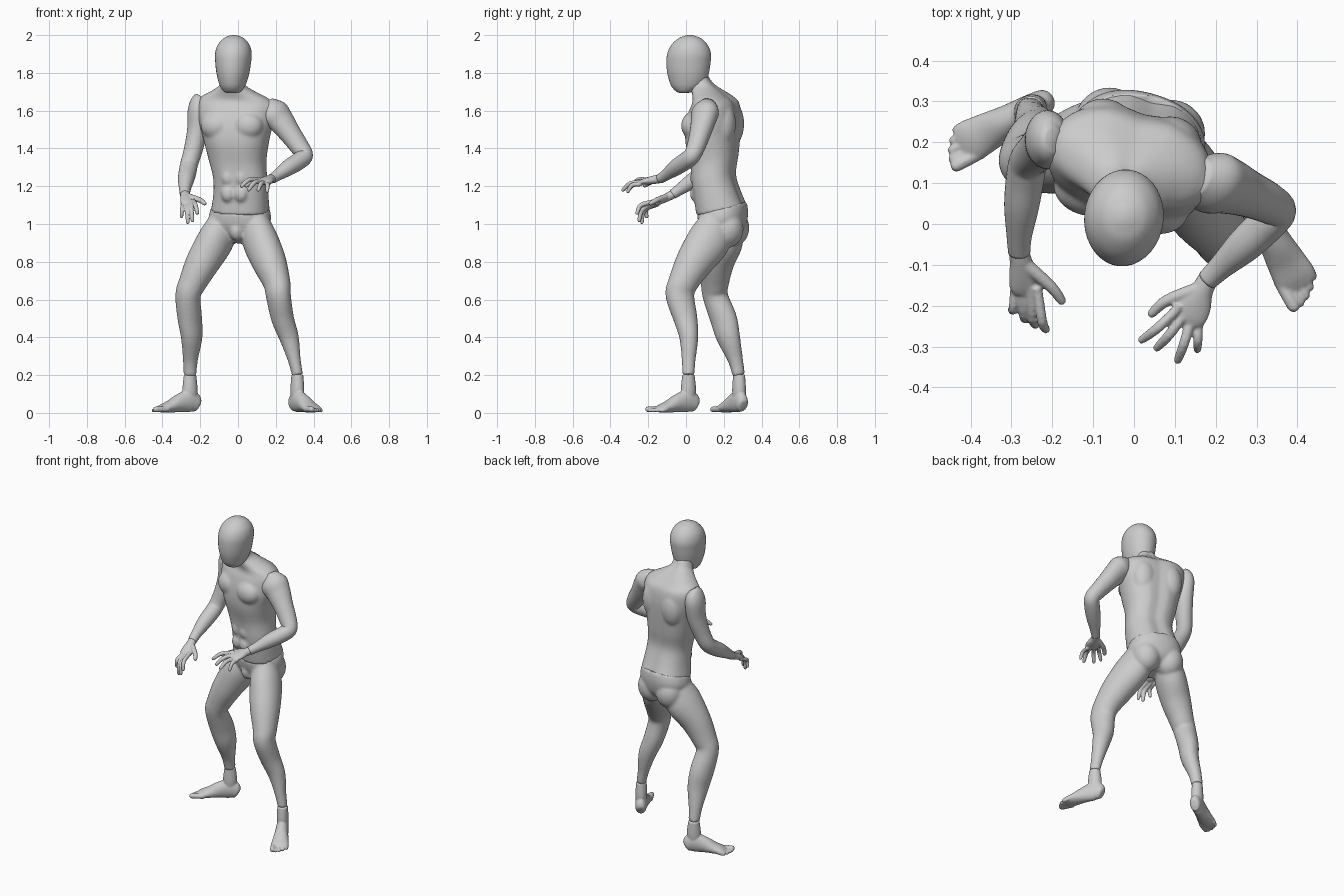
import bpy, bmesh, math
from mathutils import Vector, Matrix

YAW = Matrix.Rotation(math.radians(-15), 4, 'Z')   # body turned towards -x
FRONT = YAW @ Vector((0, -1, 0))


def spow(v, e):
    return math.copysign(abs(v) ** e, v)


def loft(bm, secs, hint, axis=None, p=2.0, n=28, steps=5, groove=0.0):
    """Smooth tube through sections (x, y, z, half width, half depth along hint)."""
    pts = []
    for i in range(len(secs) - 1):
        q = [secs[max(i - 1, 0)], secs[i], secs[i + 1], secs[min(i + 2, len(secs) - 1)]]
        for k in range(steps):
            t = k / steps
            pts.append([0.5 * (2 * b + (c - a) * t + (2 * a - 5 * b + 4 * c - d) * t * t
                               + (3 * b - a - 3 * c + d) * t ** 3) for a, b, c, d in zip(*q)])
    pts.append(list(secs[-1]))
    rings = []
    for i, s in enumerate(pts):
        tan = Vector(axis) if axis else (Vector(pts[min(i + 1, len(pts) - 1)][:3])
                                         - Vector(pts[max(i - 1, 0)][:3]))
        tan.normalize()
        side = tan.cross(Vector(hint)).normalized()
        fwd = side.cross(tan)
        ring = []
        for j in range(n):
            a = 2 * math.pi * j / n
            c, sn = math.cos(a), math.sin(a)
            g = 1 - groove * (1 if sn < 0 else 0.4) * math.exp(-(c / 0.2) ** 2)
            ring.append(bm.verts.new(Vector(s[:3]) + side * s[3] * spow(c, 2 / p)
                                     + fwd * s[4] * g * spow(sn, 2 / p)))
        rings.append(ring)
    for r0, r1 in zip(rings, rings[1:]):
        for j in range(n):
            bm.faces.new((r0[j], r0[(j + 1) % n], r1[(j + 1) % n], r1[j]))
    bm.faces.new(rings[0][::-1])
    bm.faces.new(rings[-1])


def blob(bm, loc, size):
    """Muscle ellipsoid aligned with the body."""
    m = Matrix.Translation(loc) @ YAW @ Matrix.Diagonal((*size, 1))
    bmesh.ops.create_uvsphere(bm, u_segments=24, v_segments=16, radius=1, matrix=m)


def finish(name, bm, voxel=None, smooth=4):
    bmesh.ops.recalc_face_normals(bm, faces=bm.faces[:])
    me = bpy.data.meshes.new(name)
    bm.to_mesh(me)
    bm.free()
    for f in me.polygons:
        f.use_smooth = True
    ob = bpy.data.objects.new(name, me)
    bpy.context.scene.collection.objects.link(ob)
    if voxel:   # fuse the overlapping masses into one skin
        r = ob.modifiers.new("fuse", 'REMESH')
        r.mode = 'VOXEL'
        r.voxel_size = voxel
        r.use_smooth_shade = True
        s = ob.modifiers.new("soften", 'SMOOTH')
        s.factor = 0.5
        s.iterations = smooth
    return ob


# Head: (z, front y, back y, half width)
bm = bmesh.new()
prof = [(1.693, -.03, .0, .02), (1.70, -.05, .04, .045), (1.725, -.075, .085, .064),
        (1.76, -.09, .11, .077), (1.80, -.1, .122, .087), (1.85, -.104, .13, .094),
        (1.90, -.1, .133, .097), (1.945, -.08, .117, .086), (1.98, -.045, .085, .058),
        (1.995, -.01, .05, .03), (2.0, .01, .03, .008)]
loft(bm, [(-.03 + .008 * (z - 1.69) / .3, (f + b) / 2, z, w, (b - f) / 2) for z, f, b, w in prof],
     (-.1, -.99, 0), axis=(0, 0, 1), n=36)
finish("head", bm)

# Torso with neck, chest and back muscles
bm = bmesh.new()
loft(bm, [(.012, .19, 1.07, .155, .133), (.015, .167, 1.15, .146, .122), (.012, .148, 1.24, .143, .115),
          (-.002, .15, 1.34, .153, .126), (-.008, .144, 1.45, .175, .143), (-.01, .145, 1.54, .198, .143),
          (-.012, .147, 1.62, .203, .124), (-.015, .135, 1.665, .185, .09), (-.022, .11, 1.70, .12, .072),
          (-.03, .083, 1.735, .068, .06), (-.03, .06, 1.78, .058, .055)],
     FRONT, axis=(0, -.2, 1), p=2.3, n=40, groove=.1)
C = Vector((-.01, .145, 0))
for s in (-1, 1):
    blob(bm, C + YAW @ Vector((s * .085, -.085, 1.52)), (.085, .065, .075))     # chest
    blob(bm, C + YAW @ Vector((s * .085, .075, 1.53)), (.075, .068, .12))       # shoulder blade
    blob(bm, C + YAW @ Vector((s * .12, .0, 1.6)), (.1, .075, .075))            # shoulder
    for k in range(3):
        blob(bm, Vector((.005, .15, 0)) + YAW @ Vector((s * .036, -.092, 1.16 + .085 * k)),
             (.036, .03, .045))                                                # stomach
finish("torso", bm, .009)

# Pelvis and both legs
bm = bmesh.new()
loft(bm, [(.012, .19, 1.085, .155, .132), (.01, .2, 1.02, .165, .128), (.01, .21, .95, .125, .1),
          (.008, .2, .91, .06, .06)], FRONT, axis=(0, -.25, 1), p=2.2, n=36)
blob(bm, (-.06, .25, .98), (.085, .085, .1))
blob(bm, (.09, .22, .975), (.085, .085, .1))
blob(bm, (-.005, .115, .965), (.04, .045, .055))
loft(bm, [(.085, .165, 1.03, .07, .085), (.115, .125, .92, .092, .115), (.165, .045, .8, .09, .1),
          (.205, -.015, .69, .072, .08), (.214, -.032, .62, .065, .077), (.236, -.003, .5, .06, .064),
          (.27, .015, .4, .052, .05), (.298, .014, .28, .034, .037), (.315, .013, .2, .029, .032)],
     (.3, -.95, 0))
loft(bm, [(-.07, .215, 1.03, .07, .085), (-.115, .195, .92, .092, .112), (-.185, .165, .8, .09, .092),
          (-.24, .153, .69, .074, .075), (-.265, .155, .62, .067, .067), (-.255, .198, .5, .061, .074),
          (-.245, .224, .4, .053, .066), (-.252, .262, .28, .039, .041), (-.254, .279, .2, .034, .033)],
     (-.5, -.86, 0))
finish("pelvis_and_legs", bm, .009)

# Arms, shoulder to wrist
bm = bmesh.new()
loft(bm, [(.15, .115, 1.63, .05, .045), (.19, .102, 1.59, .082, .068), (.228, .092, 1.545, .074, .062),
          (.275, .075, 1.48, .06, .055), (.325, .053, 1.41, .052, .048), (.352, .032, 1.363, .045, .045),
          (.325, .0, 1.335, .046, .046), (.27, -.052, 1.3, .043, .043), (.215, -.103, 1.262, .031, .031),
          (.18, -.137, 1.24, .026, .026)], (-.44, .79, -.45))
finish("left_arm", bm)
bm = bmesh.new()
loft(bm, [(-.195, .205, 1.675, .03, .025), (-.205, .205, 1.655, .055, .042), (-.212, .207, 1.6, .072, .054),
          (-.215, .2, 1.5, .063, .054), (-.235, .18, 1.4, .053, .05), (-.258, .155, 1.32, .047, .047),
          (-.266, .115, 1.28, .046, .047), (-.275, .045, 1.235, .043, .043), (-.281, -.03, 1.185, .031, .031),
          (-.281, -.07, 1.157, .026, .027)], (1, 0, 0))
finish("right_arm", bm)


# Hands: palm, four curled fingers and a thumb
def hand(name, wrist, index, pinky, tips, thumb, normal, arch):
    wrist, index, pinky = Vector(wrist), Vector(index), Vector(pinky)
    mid = (index + pinky) / 2
    w = (index - pinky).length / 2
    bm = bmesh.new()
    d = mid - wrist
    loft(bm, [(*(wrist + d * k), a, b) for k, a, b in
              ((-.04, .025, .024), (.25, .028, .023), (.6, w + .006, .02), (.9, w + .009, .016),
               (1.08, w, .011))], normal, n=20)
    for i, tip in enumerate(tips):
        base = index.lerp(pinky, i / 3)
        tip = Vector(tip)
        r = .0125 - .001 * (i == 3)
        knee = base.lerp(tip, .5) + Vector(arch)
        loft(bm, [(*(base - d * .15), r, r), (*base, r, r), (*knee, r, r),
                  (*tip.lerp(knee, .15), r * .8, r * .8), (*tip, r * .3, r * .3)], normal, n=12, steps=4)
    tip = Vector(thumb)
    base = wrist.lerp(index, .3)
    knee = base.lerp(tip, .55) + (index - pinky) * .2
    loft(bm, [(*base, .018, .018), (*knee, .0145, .0145), (*tip.lerp(knee, .15), .011, .011),
              (*tip, .004, .004)], normal, n=12, steps=4)
    finish(name, bm, .004, 3)


hand("left_hand", (.18, -.137, 1.24), (.102, -.212, 1.235), (.158, -.25, 1.21),
     [(.013, -.288, 1.195), (.052, -.308, 1.175), (.105, -.34, 1.175), (.155, -.312, 1.165)],
     (.037, -.225, 1.2), (0, -.15, 1), (0, -.005, .018))
hand("right_hand", (-.281, -.07, 1.157), (-.236, -.165, 1.12), (-.292, -.158, 1.1),
     [(-.214, -.262, 1.05), (-.24, -.25, 1.01), (-.265, -.235, 1.0), (-.3, -.208, 1.03)],
     (-.172, -.195, 1.105), (.1, -.5, .85), (0, -.025, .015))

# Feet: ankle, sole wedge and toes, mirrored for the other side
for name, loc, ang, s in (("left_foot", (.314, .013, 0), 29, 1), ("right_foot", (-.254, .281, 0), -62, -1)):
    bm = bmesh.new()
    loft(bm, [(0, .052, .04, .015, .02), (0, .042, .045, .03, .042), (0, 0, .062, .036, .06),
              (0, -.06, .052, .04, .05), (0, -.12, .034, .048, .033), (0, -.165, .023, .052, .022),
              (0, -.19, .018, .045, .012)], (0, 0, 1), n=24)
    loft(bm, [(0, 0, .05, .03, .035), (0, 0, .12, .035, .042), (0, 0, .203, .031, .033)], (0, -1, 0))
    for i in range(5):
        x = -.037 + i * .0195
        r = .016 if i == 0 else .0115
        tip = -.238 + .0035 * i * i * .8
        loft(bm, [(x, -.15, .02, r, r), (x, tip + .02, r + .003, r, r), (x, tip + .006, r, r * .8, r * .8),
                  (x, tip, r - .002, r * .3, r * .3)], (0, 0, 1), n=12, steps=4)
    for v in bm.verts:
        v.co.z = max(v.co.z, 0)
    bm.transform(Matrix.Translation(loc) @ Matrix.Rotation(math.radians(ang), 4, 'Z')
                 @ Matrix.Diagonal((s, 1, 1, 1)))
    finish(name, bm, .005, 3)
